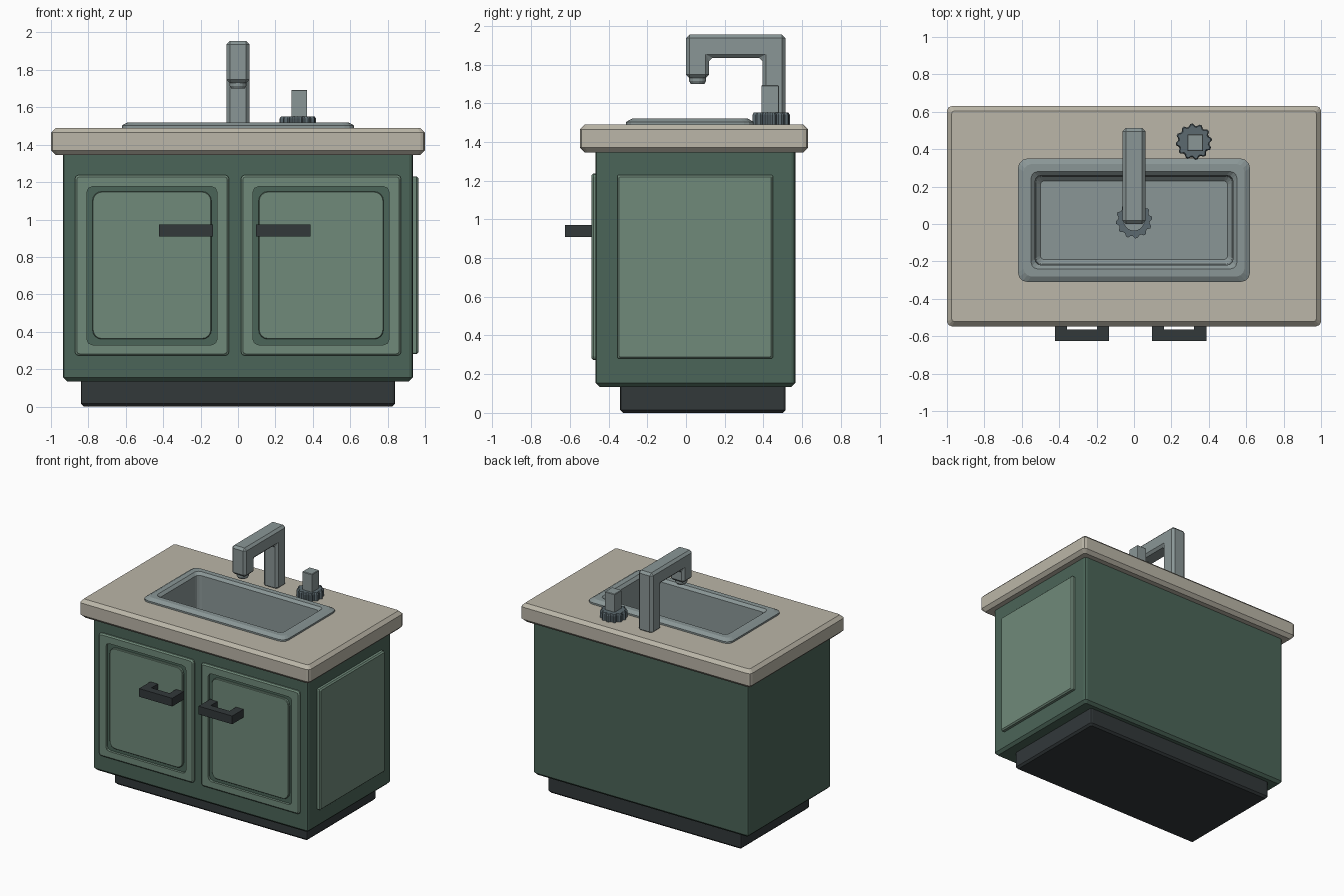
import bpy, bmesh, math

cube = bpy.data.objects.get("Cube")
if cube:
    bpy.data.objects.remove(cube, do_unlink=True)


def material(name, rgb):
    lin = [((c / 255 + 0.055) / 1.055) ** 2.4 for c in rgb] + [1.0]
    m = bpy.data.materials.new(name)
    m.use_nodes = True
    m.diffuse_color = lin
    m.node_tree.nodes["Principled BSDF"].inputs["Base Color"].default_value = lin
    return m


GREEN = material("cabinet_green", (75, 101, 88))
SAGE = material("panel_sage", (112, 138, 122))
STONE = material("counter_stone", (187, 182, 168))
STEEL = material("steel", (138, 150, 150))
DARK_STEEL = material("dark_steel", (92, 106, 112))
BLACK = material("charcoal", (50, 56, 58))

# Orientation of a part: which way its local z points
UP = lambda x, y, z: (x, y, z)
FRONT = lambda x, y, z: (x, -z, y)
SIDE = lambda x, y, z: (z, x, y)


def rect(x0, x1, y0, y1, z, r, seg=2):
    """Counter-clockwise rounded rectangle at height z."""
    pts = []
    for k, (cx, cy) in enumerate([(x1 - r, y1 - r), (x0 + r, y1 - r),
                                  (x0 + r, y0 + r), (x1 - r, y0 + r)]):
        for i in range(seg + 1):
            a = math.pi / 2 * (k + i / seg)
            pts.append((cx + r * math.cos(a), cy + r * math.sin(a), z))
    return pts


def loft(name, loops, mat, frame=UP, bottom=True, top=True, ring=False):
    """Skin a stack of matching loops; ring joins the last loop to the first."""
    bm = bmesh.new()
    rows = [[bm.verts.new(frame(*p)) for p in loop] for loop in loops]
    pairs = list(zip(rows, rows[1:])) + ([(rows[-1], rows[0])] if ring else [])
    n = len(rows[0])
    for a, b in pairs:
        for i in range(n):
            j = (i + 1) % n
            bm.faces.new((a[i], a[j], b[j], b[i]))
    if not ring:
        if bottom:
            bm.faces.new(rows[0][::-1])
        if top:
            bm.faces.new(rows[-1])
    me = bpy.data.meshes.new(name)
    bm.to_mesh(me)
    bm.free()
    me.materials.append(mat)
    ob = bpy.data.objects.new(name, me)
    bpy.context.collection.objects.link(ob)
    return ob


def slab(name, x0, x1, y0, y1, z0, z1, b, mat, frame=UP, r=None, seg=2, low=True, top=True):
    """Box with rounded corners and chamfered top (and bottom) edges."""
    r = r or b
    loops = [rect(x0, x1, y0, y1, z0 + (b if low else 0), r, seg)]
    if low:
        loops.insert(0, rect(x0 + b, x1 - b, y0 + b, y1 - b, z0, r * 0.5, seg))
    if top:
        loops += [rect(x0, x1, y0, y1, z1 - b, r, seg),
                  rect(x0 + b, x1 - b, y0 + b, y1 - b, z1, max(r - b, r * 0.5), seg)]
    else:
        loops.append(rect(x0, x1, y0, y1, z1, r, seg))
    return loft(name, loops, mat, frame, top=top)


def prism(name, pts, h0, h1, mat, frame=UP):
    return loft(name, [[(u, v, h) for u, v in pts] for h in (h0, h1)], mat, frame)


def gear(cx, cy, r, z, teeth=12, depth=0.012):
    """Ribbed disc outline."""
    pts = []
    for i in range(teeth * 4):
        a = 2 * math.pi * (i + 0.5) / (teeth * 4)
        q = r if i % 4 < 2 else r - depth
        pts.append((cx + q * math.cos(a), cy + q * math.sin(a), z))
    return pts


# Cabinet: plinth, open-topped body, side panel
slab("plinth", -0.84, 0.84, -0.34, 0.515, 0, 0.16, 0.015, BLACK)
slab("cabinet_body", -0.935, 0.935, -0.468, 0.565, 0.135, 1.36, 0.02, GREEN, top=False)
slab("side_panel", -0.355, 0.45, 0.28, 1.23, 0.925, 0.965, 0.01, SAGE, SIDE, low=False)

# Doors: frame, raised centre and bracket handle
for side, x0, x1, h0, h1 in (("right", -0.872, -0.048, -0.422, -0.134),
                             ("left", 0.016, 0.872, 0.095, 0.387)):
    i0, i1 = x0 + 0.064, x1 - 0.064
    loft(side + "_door_frame", [
        rect(i0, i1, 0.33, 1.176, 0.46, 0.03),
        rect(x0, x1, 0.272, 1.238, 0.46, 0.02),
        rect(x0, x1, 0.272, 1.238, 0.478, 0.02),
        rect(x0 + 0.01, x1 - 0.01, 0.282, 1.228, 0.487, 0.015),
        rect(i0, i1, 0.33, 1.176, 0.487, 0.03)], SAGE, FRONT, ring=True)
    slab(side + "_door_panel", i0 + 0.03, i1 - 0.03, 0.36, 1.15, 0.46, 0.485,
         0.004, SAGE, FRONT, r=0.05, seg=4, low=False)
    prism(side + "_handle", [
        (h0, -0.625), (h1, -0.625), (h1, -0.48), (h1 - 0.065, -0.48),
        (h1 - 0.065, -0.565), (h0 + 0.065, -0.565), (h0 + 0.065, -0.48), (h0, -0.48)],
        0.908, 0.972, BLACK)

# Countertop with a sink opening
hole = (-0.57, 0.57, -0.26, 0.30)
loft("countertop", [
    rect(*hole, 1.345, 0.03),
    rect(-0.975, 0.975, -0.522, 0.605, 1.345, 0.015),
    rect(-1, 1, -0.547, 0.63, 1.37, 0.025),
    rect(-1, 1, -0.547, 0.63, 1.465, 0.025),
    rect(-0.975, 0.975, -0.522, 0.605, 1.49, 0.015),
    rect(*hole, 1.49, 0.03)], STONE, ring=True)

# Sink: raised rim falling into a tapered basin
FLOOR = 1.18
loft("sink_basin", [
    rect(-0.62, 0.62, -0.31, 0.35, 1.488, 0.05, 3),
    rect(-0.62, 0.62, -0.31, 0.35, 1.503, 0.05, 3),
    rect(-0.59, 0.59, -0.28, 0.32, 1.52, 0.04, 3),
    rect(-0.55, 0.55, -0.24, 0.28, 1.52, 0.035, 3),
    rect(-0.53, 0.53, -0.22, 0.26, 1.50, 0.035, 3),
    rect(-0.525, 0.525, -0.215, 0.255, FLOOR + 0.025, 0.035, 3),
    rect(-0.50, 0.50, -0.19, 0.23, FLOOR, 0.02, 3)], STEEL, bottom=False)

# Drain ring
loft("drain_ring", [gear(0, 0.02, 0.055, FLOOR, depth=0), gear(0, 0.02, 0.097, FLOOR),
                    gear(0, 0.02, 0.097, FLOOR + 0.02),
                    gear(0, 0.02, 0.055, FLOOR + 0.02, depth=0)], DARK_STEEL, ring=True)

# Faucet: squared hook with chamfered edges and a nozzle
faucet = prism("faucet", [(0, 1.73), (0.12, 1.73), (0.12, 1.835), (0.395, 1.835),
                          (0.395, 1.48), (0.513, 1.48), (0.513, 1.955), (0, 1.955)],
               -0.062, 0.062, STEEL, SIDE)
bevel = faucet.modifiers.new("bevel", "BEVEL")
bevel.width = 0.018
bevel.segments = 1
loft("faucet_nozzle", [gear(0, 0.06, 0.036, 1.70, 4, 0), gear(0, 0.06, 0.045, 1.715, 4, 0),
                       gear(0, 0.06, 0.045, 1.74, 4, 0)], STEEL)

# Tap knob: ribbed base and square stem
loft("knob_base", [gear(0.32, 0.44, 0.097, 1.485), gear(0.32, 0.44, 0.097, 1.54),
                   gear(0.32, 0.44, 0.09, 1.552)], DARK_STEEL)
slab("knob_stem", 0.285, 0.37, 0.39, 0.48, 1.54, 1.693, 0.004, STEEL, low=False)
